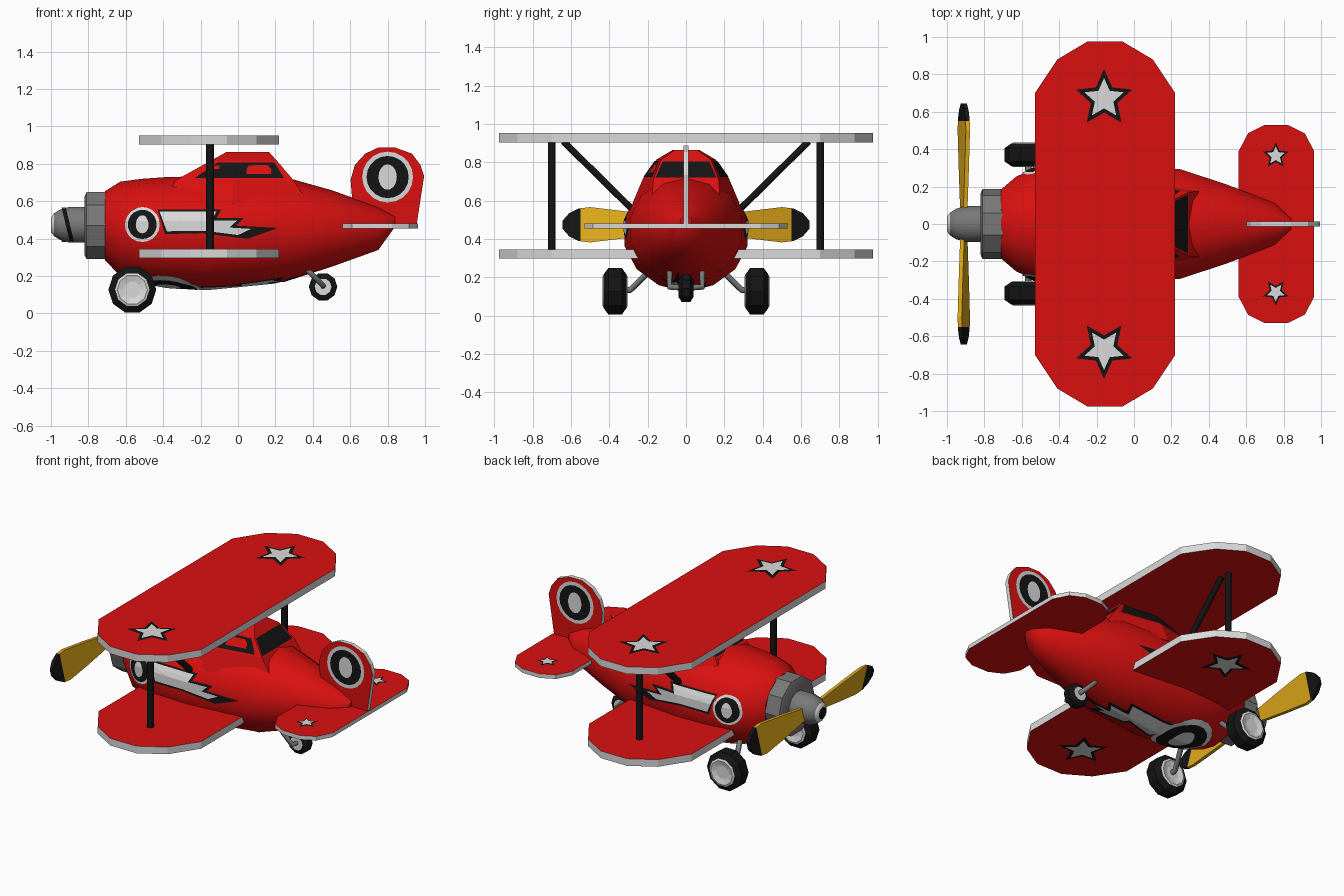
import bpy, bmesh, math
from mathutils import Vector
from mathutils.bvhtree import BVHTree

if "Cube" in bpy.data.objects:
    bpy.data.objects.remove(bpy.data.objects["Cube"])


def material(name, r, g, b):
    m = bpy.data.materials.new(name)
    m.diffuse_color = (r, g, b, 1)
    m.use_nodes = True
    m.node_tree.nodes["Principled BSDF"].inputs["Base Color"].default_value = m.diffuse_color
    return m


RED = material("red paint", 0.70, 0.005, 0.005)
WHITE = material("white paint", 0.70, 0.70, 0.70)
BLACK = material("black", 0.007, 0.007, 0.007)
GREY = material("grey metal", 0.19, 0.19, 0.19)
YELLOW = material("yellow paint", 0.74, 0.40, 0.01)


def finish(name, bm, mats, rule=None, smooth=None):
    bmesh.ops.recalc_face_normals(bm, faces=bm.faces)
    if rule:
        for f in bm.faces:
            f.material_index = rule(f)
    me = bpy.data.meshes.new(name)
    bm.to_mesh(me)
    bm.free()
    ob = bpy.data.objects.new(name, me)
    bpy.context.collection.objects.link(ob)
    for m in mats:
        me.materials.append(m)
    if smooth:
        bpy.ops.object.select_all(action='DESELECT')
        ob.select_set(True)
        bpy.context.view_layer.objects.active = ob
        bpy.ops.object.shade_smooth_by_angle(angle=math.radians(smooth))
    return ob


def loft(rings, caps=True):
    bm = bmesh.new()
    rows = [[bm.verts.new(p) for p in r] for r in rings]
    n = len(rows[0])
    for a, b in zip(rows, rows[1:]):
        for i in range(n):
            bm.faces.new((a[i], a[(i + 1) % n], b[(i + 1) % n], b[i]))
    if caps:
        bm.faces.new(rows[0])
        bm.faces.new(rows[-1])
    return bm


def place(axis, a, b, h):
    return {'x': (h, a, b), 'y': (a, h, b), 'z': (a, b, h)}[axis]


def plate(name, pts, axis, lo, hi):
    # red panel with a white rim
    bm = loft([[place(axis, a, b, h) for a, b in pts] for h in (lo, hi)])
    k = 'xyz'.index(axis)
    return finish(name, bm, [RED, WHITE], lambda f: 0 if abs(f.normal[k]) > 0.9 else 1)


def lathe(name, profile, centre, axis, n, mats, rule=None, smooth=None):
    # profile: (distance along axis, radius)
    rings = [[Vector(centre) + Vector(place(axis, r * math.sin(2 * math.pi * (i + .5) / n),
              r * math.cos(2 * math.pi * (i + .5) / n), h)) for i in range(n)] for h, r in profile]
    return finish(name, loft(rings), mats, rule, smooth)


def rod(name, pts, radius, mat):
    cu = bpy.data.curves.new(name, 'CURVE')
    cu.dimensions = '3D'
    cu.bevel_depth = radius
    cu.bevel_resolution = 1
    cu.use_fill_caps = True
    sp = cu.splines.new('POLY')
    sp.points.add(len(pts) - 1)
    for p, q in zip(sp.points, pts):
        p.co = (*q, 1)
    cu.materials.append(mat)
    ob = bpy.data.objects.new(name, cu)
    bpy.context.collection.objects.link(ob)


def decal(name, pts, axis, s, target, off, mat):
    # flat shape draped on the target along one axis, from side s
    me = target.data
    tree = BVHTree.FromPolygons([v.co for v in me.vertices], [p.vertices[:] for p in me.polygons])
    k = 'xyz'.index(axis)
    bm = bmesh.new()
    bm.faces.new([bm.verts.new(place(axis, a, b, 3 * s)) for a, b in pts])
    bmesh.ops.triangulate(bm, faces=bm.faces)
    for j in range(3):
        if j != k:
            vals = [v.co[j] for v in bm.verts]
            c = math.floor(min(vals) / .025) * .025
            while c < max(vals):
                no = Vector((j == 0, j == 1, j == 2))
                bmesh.ops.bisect_plane(bm, geom=bm.verts[:] + bm.edges[:] + bm.faces[:],
                                       plane_co=no * c, plane_no=no)
                c += .025
    ray = Vector((k == 0, k == 1, k == 2)) * -s
    for v in bm.verts:
        hit, nor, _, _ = tree.ray_cast(v.co, ray)
        if hit:
            v.co = hit + (nor if nor.dot(ray) < 0 else -nor) * off
    ob = finish(name, bm, [mat])
    if sum(p.normal.dot(ray) for p in ob.data.polygons) > 0:
        ob.data.flip_normals()


def disc(cx, cy, rx, ry=None, n=20):
    return [(cx + rx * math.cos(2 * math.pi * i / n), cy + (ry or rx) * math.sin(2 * math.pi * i / n)) for i in range(n)]


def star(cx, cy, r, s):
    return [(cx + q * math.sin(math.pi * i / 5), cy + s * q * math.cos(math.pi * i / 5))
            for i in range(10) for q in [r * (.47 if i % 2 else 1)]]


def roundel(name, cx, cy, r, axis, s, target, off=.006):
    decal(name + "_ring", disc(cx, cy, r), axis, s, target, off, WHITE)
    decal(name + "_disc", disc(cx, cy, r * .83), axis, s, target, off + .0015, BLACK)
    decal(name + "_spot", disc(cx, cy, r * .36, r * .5), axis, s, target, off + .003, WHITE)


# fuselage: x, bottom, top, half width
stations = [(-.71, .29, .66, .19), (-.63, .205, .71, .26), (-.52, .175, .725, .31), (-.38, .15, .735, .325),
            (-.16, .135, .74, .33), (.25, .175, .735, .30), (.5, .255, .665, .215), (.75, .345, .575, .115),
            (.84, .47, .525, .03)]
body = finish("fuselage", loft([[(x, w * math.sin(math.pi * i / 7), (a + b) / 2 + (b - a) / 2 * math.cos(math.pi * i / 7))
              for i in range(14)] for x, a, b, w in stations]), [RED], smooth=40)

# cabin: height, front x, rear x, half width at front, middle and rear
levels = [(.59, -.42, .38, .20, .28, .18), (.72, -.33, .295, .16, .225, .17),
          (.82, -.15, .21, .12, .155, .13), (.87, -.06, .165, .06, .07, .06)]
bm = loft([[(x0, -f, z), (-.03, -m, z), (x1, -r, z), (x1, r, z), (-.03, m, z), (x0, f, z)]
           for z, x0, x1, f, m, r in levels])
bmesh.ops.recalc_face_normals(bm, faces=bm.faces)
glass = [f for f in bm.faces if abs(f.normal.y) < .1 and abs(f.normal.x) > .3 and .74 < f.calc_center_median().z < .8]
bmesh.ops.inset_individual(bm, faces=glass, thickness=.014)
for f in glass:
    f.material_index = 1
cabin = finish("cabin", bm, [RED, BLACK])

# wings and tail
def wing_outline(x0, x1, ys, cuts):
    half = [(x0, ys[0]), (x0 + cuts[0], ys[1]), (x0 + cuts[1], ys[2]),
            (x1 - cuts[1], ys[2]), (x1 - cuts[0], ys[1]), (x1, ys[0])]
    return half + [(x, -y) for x, y in reversed(half)]


wing = wing_outline(-.53, .22, (.70, .88, .975), (.12, .28))
upper = plate("upper_wing", wing, 'z', .91, .958)
lower = plate("lower_wing", wing, 'z', .303, .35)
tail = plate("tailplane", wing_outline(.56, .963, (.39, .485, .53), (.05, .14)), 'z', .46, .487)
fin = plate("tail_fin", [(.62, .50), (.602, .72), (.625, .80), (.68, .86), (.75, .893), (.84, .893), (.93, .86),
                         (.975, .80), (.995, .74), (.955, .48)], 'y', -.014, .014)

# nose cowl and spinner
lathe("cowl", [(-.82, .165), (-.81, .188), (-.70, .188)], (0, 0, .475), 'x', 10, [GREY], smooth=30)
lathe("spinner", [(-1, .04), (-.985, .062), (-.95, .085), (-.90, .099), (-.80, .099)], (0, 0, .48), 'x', 12,
      [GREY, BLACK, WHITE], lambda f: 1 if f.calc_center_median().x < -.995 else 2 if f.calc_center_median().x < -.98 else 0, 40)

bolt = [(-.43, .56), (-.09, .56), (-.115, .515), (.03, .515), (-.01, .475), (.215, .463), (.02, .445), (.05, .405),
        (-.19, .435), (-.2, .46), (-.39, .43)]
bolt_in = [(-.42, .55), (-.115, .55), (-.14, .503), (-.005, .503), (-.045, .465), (.07, .458), (-.02, .447), (0, .425),
           (-.175, .447), (-.185, .475), (-.38, .445)]
for s, side in ((-1, "right"), (1, "left")):
    # propeller blade with black tip
    half = [(.07, .035), (.3, .068), (.5, .092), (.56, .085), (.61, .06), (.645, .02)]
    pts = half + [(y, -z) for y, z in reversed(half)]
    bm = loft([[(-.91 + h + s * .24 * z, s * y, .48 + z) for y, z in pts] for h in (-.011, .011)])
    bmesh.ops.bisect_plane(bm, geom=bm.verts[:] + bm.edges[:] + bm.faces[:], plane_co=(0, s * .55, 0), plane_no=(0, 1, 0))
    finish(side + "_propeller_blade", bm, [YELLOW, BLACK], lambda f: int(abs(f.calc_center_median().y) > .55))
    # struts
    rod(side + "_wing_strut", [(-.15, s * .70, .34), (-.15, s * .70, .92)], .022, BLACK)
    rod(side + "_diagonal_strut", [(-.15, s * .64, .915), (-.15, s * .27, .55)], .02, BLACK)
    # landing gear
    lathe(side + "_wheel", [(-.055, .045), (-.065, .08), (-.06, .092), (-.035, .128), (.035, .128), (.06, .092),
                            (.065, .08), (.055, .045)], (-.565, s * .37, .133), 'y', 10, [BLACK, WHITE],
          lambda f: int(abs(f.calc_center_median().y - s * .37) > .056 and len(f.verts) == 4
                        and abs(f.normal.y) > .8 or len(f.verts) > 4))
    rod(side + "_wheel_leg", [(-.565, s * .37, .133), (-.565, s * .29, .14), (-.52, s * .17, .26)], .018, GREY)
    rod(side + "_tail_wheel_fork", [(.35, s * .085, .27), (.37, s * .085, .24), (.455, s * .085, .155), (.455, 0, .15)], .016, GREY)
    # painted stars
    for nm, tgt, d, x, y, r in (("upper", upper, 1, -.16, .67, .158), ("lower", lower, -1, -.16, .67, .158),
                                ("tail", tail, 1, .758, .365, .072)):
        decal(f"{side}_{nm}_star_edge", star(x, s * y, r, s), 'z', d, tgt, .003, BLACK)
        decal(f"{side}_{nm}_star", star(x, s * y, r * .7, s), 'z', d, tgt, .006, WHITE)
    # side flashes, roundels and windows
    decal(side + "_flash_edge", bolt, 'y', s, body, .003, BLACK)
    decal(side + "_flash", bolt_in, 'y', s, body, .0045, WHITE)
    roundel(side + "_nose_roundel", -.51, .48, .092, 'y', s, body)
    roundel(side + "_fin_roundel", .80, .735, .136, 'y', s, fin, .003)
    decal(side + "_window", [(-.23, .728), (.245, .728), (.195, .81), (-.11, .81)], 'y', s, cabin, .004, BLACK)

# belly marking
for nm, shape, off, mat in (("edge", bolt, .003, BLACK), ("fill", bolt_in, .0045, WHITE)):
    decal("belly_flash_" + nm, [(x + .2, (z - .49) * 1.5) for x, z in shape], 'z', -1, body, off, mat)
roundel("belly_roundel", -.37, 0, .185, 'z', -1, body)

# tail wheel
lathe("tail_wheel", [(-.04, .045), (-.022, .076), (.022, .076), (.04, .045)], (.455, 0, .148), 'y', 10, [BLACK, WHITE],
      lambda f: int(len(f.verts) > 4))
# stand the wheels on the ground
for ob in bpy.context.scene.objects:
    ob.location.z -= .006
